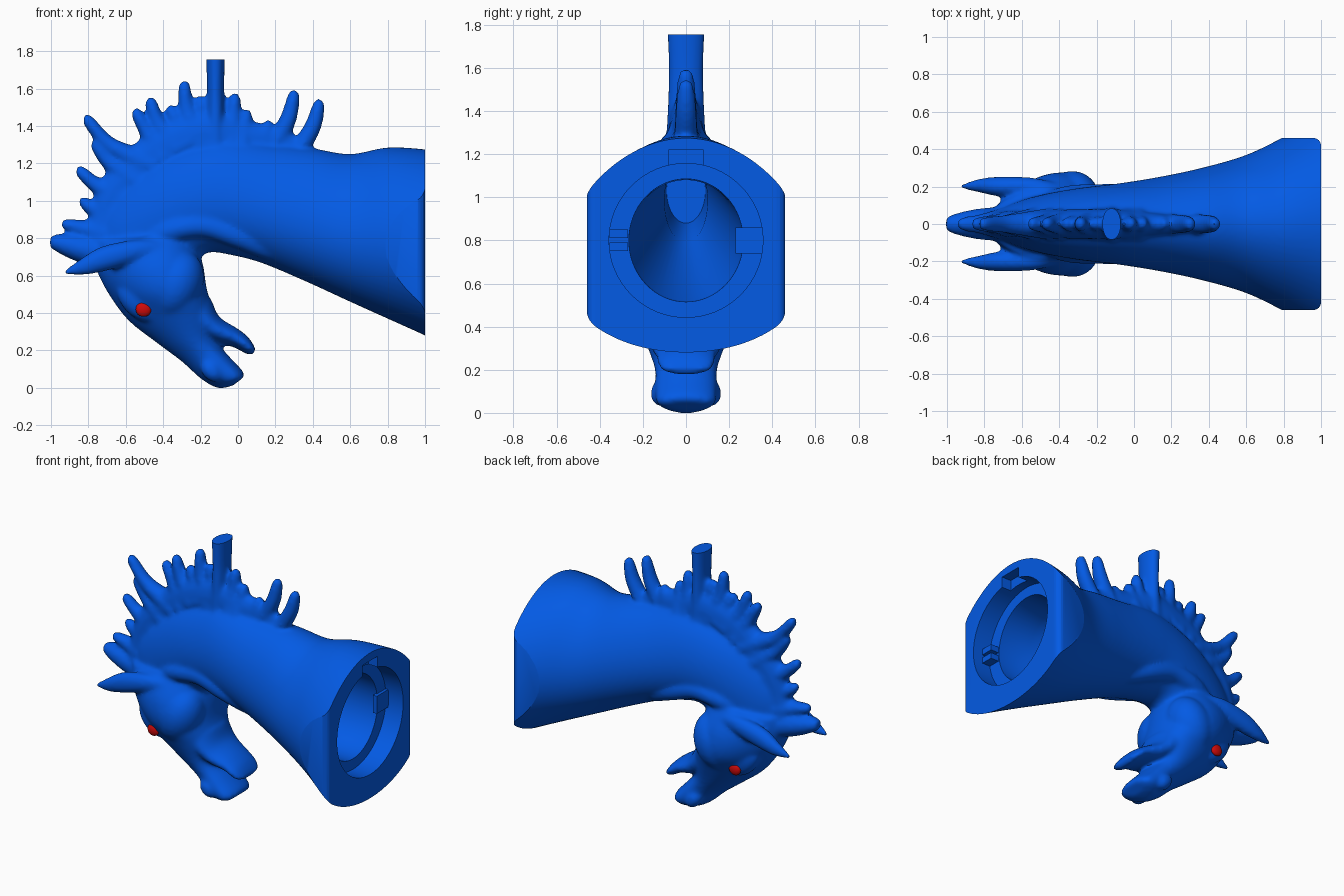
import bpy, bmesh
from math import sin, cos, pi, radians
from mathutils import Vector, Matrix

if "Cube" in bpy.data.objects:
    bpy.data.objects.remove(bpy.data.objects["Cube"])


def material(name, rgb):
    mat = bpy.data.materials.new(name)
    mat.use_nodes = True
    mat.diffuse_color = (*rgb, 1)
    mat.node_tree.nodes["Principled BSDF"].inputs["Base Color"].default_value = (*rgb, 1)
    return mat


blue = material("bright_blue", (0.001, 0.103, 0.78))
red = material("eye_red", (0.62, 0.003, 0.003))


def make_object(name, bm, mat=None):
    bmesh.ops.recalc_face_normals(bm, faces=bm.faces)
    mesh = bpy.data.meshes.new(name)
    bm.to_mesh(mesh)
    bm.free()
    ob = bpy.data.objects.new(name, mesh)
    bpy.context.collection.objects.link(ob)
    if mat:
        mesh.materials.append(mat)
    return ob


def smooth(ob, angle):
    bpy.ops.object.select_all(action='DESELECT')
    ob.select_set(True)
    bpy.context.view_layer.objects.active = ob
    bpy.ops.object.shade_smooth_by_angle(angle=radians(angle))


def spline(keys, steps=5):
    """Catmull-Rom through rows of numbers."""
    rows = [Vector(k) for k in keys]
    ext = [rows[0]] + rows + [rows[-1]]
    out = []
    for a, b, c, d in zip(ext, ext[1:], ext[2:], ext[3:]):
        for i in range(steps):
            t = i / steps
            out.append((2 * b + (c - a) * t + (2 * a - 5 * b + 4 * c - d) * t * t
                        + (3 * b - a - 3 * c + d) * t ** 3) / 2)
    return out + [rows[-1]]


def skin(bm, rings):
    rings = [[bm.verts.new(p) for p in ring] for ring in rings]
    n = len(rings[0])
    for r, s in zip(rings, rings[1:]):
        for i in range(n):
            j = (i + 1) % n
            bm.faces.new((r[i], r[j], s[j], s[i]))
    bm.faces.new(rings[0][::-1])
    bm.faces.new(rings[-1])


def loft(bm, keys, skew=0.0, n=64):
    """Eggs spanning an upper and a lower outline: (x, z, x, z, half width)."""
    rings = []
    for ax, az, bx, bz, w in spline(keys, 8):
        mid = Vector(((ax + bx) / 2, 0, (az + bz) / 2))
        up = Vector(((ax - bx) / 2, 0, (az - bz) / 2))
        ring = []
        for i in range(n):
            c, s = cos(2 * pi * i / n), sin(2 * pi * i / n)
            ring.append(mid + up * c + Vector((0, w * s * (1 - skew * c), 0)))
        rings.append(ring)
    skin(bm, rings)


def tube(bm, keys, n=14, flat=1.0):
    """Round tapering tube: (x, y, z, radius)."""
    pts = spline(keys)
    rings = []
    for k, p in enumerate(pts):
        d = (pts[min(k + 1, len(pts) - 1)] - pts[max(k - 1, 0)]).to_3d().normalized()
        side = d.cross(Vector((0, 1, 0))).normalized()
        depth = side.cross(d)
        rings.append([p.to_3d() + p[3] * (side * cos(2 * pi * i / n) + depth * flat * sin(2 * pi * i / n))
                      for i in range(n)])
    skin(bm, rings)


def blob(bm, centre, size, tilt=0):
    m = Matrix.Translation(centre) @ Matrix.Rotation(tilt, 4, 'Y') @ Matrix.Diagonal((*size, 1))
    bmesh.ops.create_uvsphere(bm, u_segments=24, v_segments=14, radius=1, matrix=m)


def box(bm, lo, hi):
    lo, hi = Vector(lo), Vector(hi)
    m = Matrix.Translation((lo + hi) / 2) @ Matrix.Diagonal((*(hi - lo), 1))
    bmesh.ops.create_cube(bm, size=1, matrix=m)


bm = bmesh.new()
# Neck, flaring towards the socket
loft(bm, [(1.1, 1.255, 1.1, .23, .63), (1, 1.275, 1, .28, .575), (.8, 1.285, .8, .37, .46),
          (.6, 1.25, .6, .46, .365), (.4, 1.28, .36, .57, .3), (.2, 1.3, .12, .67, .252),
          (-.1, 1.33, -.06, .715, .215), (-.38, 1.25, -.15, .725, .195), (-.6, 1.1, -.2, .7, .175),
          (-.74, .92, -.22, .67, .155), (-.78, .72, -.22, .62, .14)], skew=.16)
# Head and upper muzzle
loft(bm, [(-.79, .78, -.25, .83, .18), (-.76, .64, -.19, .67, .255), (-.69, .5, -.165, .52, .265),
          (-.585, .36, -.12, .39, .205), (-.44, .245, -.12, .28, .16), (-.3, .14, -.1, .23, .14),
          (-.2, .05, -.04, .16, .14), (-.11, 0, .025, .09, .135), (-.03, .01, .035, .06, .1)], skew=.22)
# Lower jaw
loft(bm, [(-.35, .36, -.14, .47, .19), (-.15, .25, -.1, .38, .165), (-.03, .22, 0, .315, .14),
          (.05, .18, .055, .27, .13), (.088, .18, .092, .215, .1)])
# Mane ridge along the crest
loft(bm, [(-.86, .73, -.6, .7, .08), (-.8, .9, -.6, .85, .07), (-.75, 1.08, -.55, .95, .07),
          (-.64, 1.22, -.45, 1.05, .07), (-.43, 1.4, -.3, 1.15, .075), (-.15, 1.49, -.12, 1.2, .08),
          (.04, 1.43, .04, 1.2, .065), (.25, 1.39, .22, 1.2, .045), (.4, 1.27, .36, 1.2, .04)])
# Mane spikes: base, tip, sideways bend
for bx, bz, tx, tz, bend in [
        (-.7, .82, -.945, .88, 0), (-.64, .93, -.85, 1.0, .02),
        (-.58, 1.0, -.865, 1.17, .02), (-.54, 1.1, -.78, 1.315, .02), (-.45, 1.18, -.825, 1.445, .04),
        (-.4, 1.22, -.555, 1.49, 0), (-.32, 1.27, -.48, 1.55, .02), (-.27, 1.3, -.37, 1.51, 0),
        (-.2, 1.3, -.295, 1.64, .02), (-.16, 1.3, -.21, 1.56, 0), (-.04, 1.3, -.015, 1.575, 0),
        (.02, 1.3, .05, 1.49, 0), (.12, 1.28, .17, 1.43, 0), (.17, 1.25, .31, 1.59, -.02),
        (.3, 1.23, .445, 1.54, -.02)]:
    a, b = Vector((bx, 0, bz)), Vector((tx, 0, tz))
    d = (b - a).normalized()
    mid = a.lerp(b, .55) + Vector((d.z, 0, -d.x)) * -bend
    base = .05 if bx > .1 else .08
    tube(bm, [(*a, base), (*mid, .046), (*(b - d * .03), .033), (*b, .016)], flat=1.1)
# Blunt forelock
tube(bm, [(-.66, 0, .7, .09), (-.84, 0, .745, .075), (-.96, 0, .775, .05), (-1.005, 0, .78, .03)], flat=1.1)
# Upright peg in the mane, trimmed flat later
tube(bm, [(-.12, 0, 1.25, .055), (-.12, 0, 1.5, .048), (-.12, 0, 1.62, .047), (-.12, 0, 1.85, .054)], flat=1.75)

for s in (-1, 1):
    # Cheek, brow, nostril
    blob(bm, (-.33, s * .13, .55), (.14, .155, .19), .4)
    blob(bm, (-.53, s * .13, .47), (.14, .07, .09), .8)
    blob(bm, (-.14, s * .115, .09), (.07, .05, .05), .8)
    # Ear
    tube(bm, [(-.4, s * .18, .74, .04), (-.53, s * .2, .735, .058), (-.7, s * .2, .695, .068),
              (-.82, s * .205, .65, .048), (-.925, s * .2, .615, .014)], flat=.8)
    # Throat muscle, sinking into the neck at both ends
    tube(bm, [(-.5, s * .11, .79, .04), (-.36, s * .145, .84, .06), (-.18, s * .15, .865, .065),
              (0, s * .15, .81, .065), (.16, s * .12, .745, .06), (.36, s * .09, .68, .04)])
body = make_object("horse_head_and_neck", bm)

# Trimming block: flat socket face, flat sides, flat peg top
bm = bmesh.new()
box(bm, (-1.5, -.46, -.5), (1, .46, 1.755))
corner = [e for e in bm.edges if all(v.co.x > .9 for v in e.verts) and abs(e.verts[0].co.y - e.verts[1].co.y) < .01]
bmesh.ops.bevel(bm, geom=corner, offset=.04, segments=4, profile=.5, affect='EDGES')
trim = make_object("trim_cutter", bm)

# Stepped bore that narrows into the neck: x, z, half width, half height
bm = bmesh.new()
skin(bm, [[(x, w * cos(2 * pi * i / 64), z + h * sin(2 * pi * i / 64)) for i in range(64)]
          for x, z, w, h in [(1.1, .8, .357, .357), (.87, .8, .357, .357), (.87, .8, .265, .285),
                             (.65, .8, .26, .28), (.25, .985, .1, .195), (-.1, 1.03, .09, .15)]])
bore = make_object("bore_cutter", bm)

# Locking slot at the top of the socket
bm = bmesh.new()
box(bm, (.93, -.08, 1.0), (1.1, .08, 1.22))
slot = make_object("slot_cutter", bm)

# Fuse the parts, then cut
remesh = body.modifiers.new("fuse", 'REMESH')
remesh.mode = 'VOXEL'
remesh.voxel_size = .013
relax = body.modifiers.new("relax", 'SMOOTH')
relax.factor = .5
relax.iterations = 10
cutters = [trim, bore, slot]
for cutter in cutters:
    cutter.hide_render = True
    cut = body.modifiers.new("cut", 'BOOLEAN')
    cut.object = cutter
    cut.solver = 'EXACT'
    cut.operation = 'INTERSECT' if cutter is trim else 'DIFFERENCE'
graph = bpy.context.evaluated_depsgraph_get()
graph.update()
result = bpy.data.meshes.new_from_object(body.evaluated_get(graph))
body.modifiers.clear()
body.data = result
result.materials.clear()
result.materials.append(blue)
for cutter in cutters:
    bpy.data.objects.remove(cutter)
smooth(body, 40)

# Small locking tabs and a wide thin key inside the socket
bm = bmesh.new()
for z in (.77, .83):
    box(bm, (.86, -.355, z - .02), (.93, -.27, z + .02))
box(bm, (.86, .23, .74), (.89, .36, .86))
make_object("socket_tabs", bm, blue)

# Eyes, seated on the skin
bpy.context.view_layer.update()
for s, name in ((-1, "right_eye"), (1, "left_eye")):
    hit, spot, normal, face = body.ray_cast(Vector((-.505, s, .42)), Vector((0, -s, 0)))
    bm = bmesh.new()
    blob(bm, spot if hit else (-.505, s * .18, .42), (.042, .022, .04))
    smooth(make_object(name, bm, red), 60)
